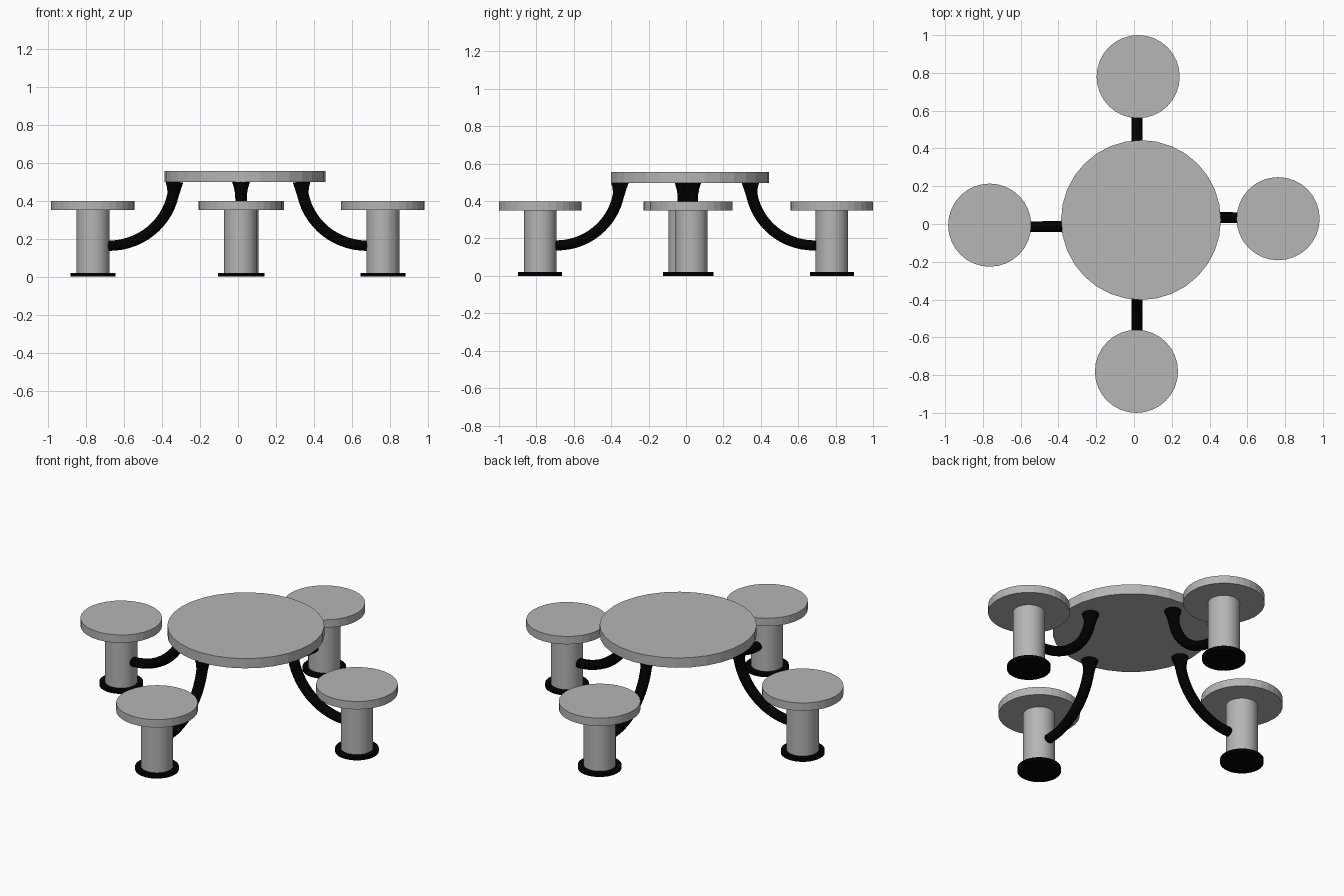
import bpy, math
from mathutils import Vector

if "Cube" in bpy.data.objects:
    bpy.data.objects.remove(bpy.data.objects["Cube"])


def material(name, v):
    m = bpy.data.materials.new(name)
    m.diffuse_color = (v, v, v, 1)
    m.use_nodes = True
    m.node_tree.nodes["Principled BSDF"].inputs["Base Color"].default_value = m.diffuse_color
    return m


black = material("black_metal", 0.0)
grey = material("grey_stone", 0.465)


def disc(name, x, y, z0, z1, r, mat=grey, smooth=False):
    bpy.ops.mesh.primitive_cylinder_add(vertices=32, radius=r, depth=z1 - z0,
                                        location=(x, y, (z0 + z1) / 2))
    ob = bpy.context.object
    ob.name = name
    if smooth:
        bpy.ops.object.shade_smooth_by_angle(angle=math.radians(30))
    ob.data.materials.append(mat)


def arm(name, outer, inner):
    # quarter-ellipse tube from the post up to the table, flared at the top
    low, high, steps = 0.163, 0.499, 16
    outer, inner = Vector(outer), Vector(inner)
    cu = bpy.data.curves.new(name, 'CURVE')
    cu.dimensions = '3D'
    cu.bevel_depth = 0.027
    cu.bevel_resolution = 4
    cu.use_fill_caps = True
    sp = cu.splines.new('POLY')
    pts = [(outer + (outer - inner).normalized() * 0.04, low, 1)]
    for i in range(steps + 1):
        a = math.pi / 2 * i / steps
        z = high - (high - low) * math.cos(a)
        flare = 1 + 0.15 * i / steps + 0.6 * (max(0, z - 0.43) / 0.07) ** 1.5
        pts.append((outer.lerp(inner, math.sin(a)), z, flare))
    sp.points.add(len(pts) - 1)
    for p, (xy, z, r) in zip(sp.points, pts):
        p.co = (xy.x, xy.y, z, 1)
        p.radius = r
    ob = bpy.data.objects.new(name, cu)
    bpy.context.collection.objects.link(ob)
    bpy.ops.object.select_all(action='DESELECT')
    ob.select_set(True)
    bpy.context.view_layer.objects.active = ob
    bpy.ops.object.convert(target='MESH')
    ob = bpy.context.object
    ob.name = name
    ob.data.materials.clear()
    ob.data.materials.append(black)
    bpy.ops.object.shade_smooth_by_angle(angle=math.radians(40))


# table top
disc("table_top", 0.037, 0.021, 0.498, 0.556, 0.423)

# side, seat centre, arm start at the post, arm end under the table
places = [
    ("left", (-0.764, -0.006), (-0.68, -0.014), (-0.335, -0.014)),
    ("right", (0.763, 0.028), (0.68, 0.034), (0.335, 0.034)),
    ("back", (0.022, 0.78), (0.016, 0.685), (0.016, 0.345)),
    ("front", (0.013, -0.78), (0.016, -0.69), (0.016, -0.354)),
]
for side, (x, y), start, end in places:
    disc(side + "_seat", x, y, 0.351, 0.398, 0.22)
    disc(side + "_post", x, y, 0.015, 0.355, 0.087, smooth=True)
    disc(side + "_base", x, y, 0.0, 0.02, 0.118, mat=black)
    arm(side + "_arm", start, end)
